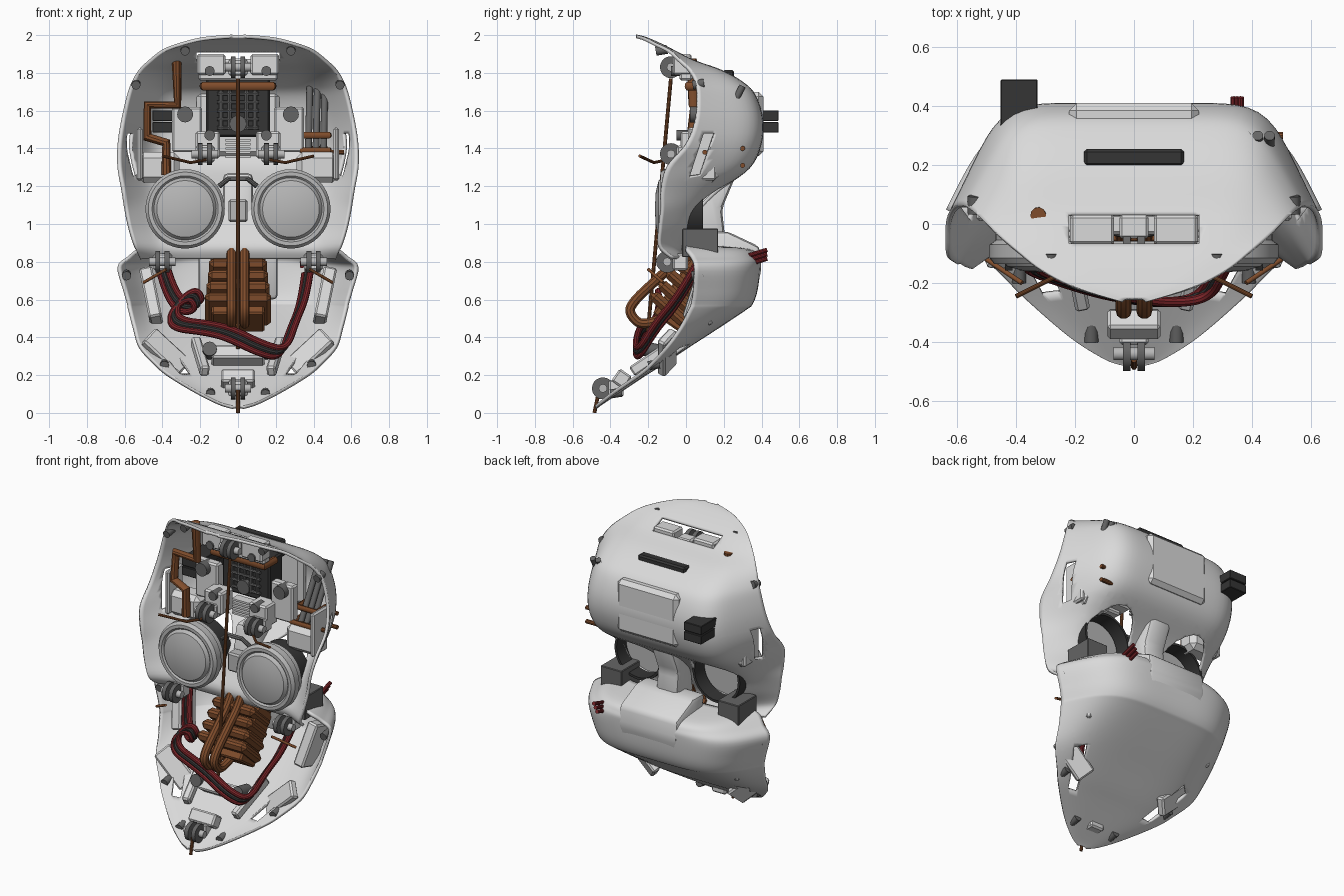
import bpy, bmesh, math
from mathutils import Vector

if "Cube" in bpy.data.objects:
    bpy.data.objects.remove(bpy.data.objects["Cube"])


def material(name, *rgb):
    m = bpy.data.materials.new(name)
    m.use_nodes = True
    m.diffuse_color = (*rgb, 1)
    m.node_tree.nodes["Principled BSDF"].inputs["Base Color"].default_value = (*rgb, 1)
    return m


WHITE = material("shell white", .7, .7, .7)
SILVER = material("light grey", .48, .48, .48)
GREY = material("mid grey", .13, .13, .13)
BLACK = material("black", .035, .035, .035)
COPPER = material("copper brown", .22, .075, .025)
RED = material("wire red", .2, .018, .022)


def finish(ob, name, mat):
    ob.name = name
    ob.data.materials.clear()
    ob.data.materials.append(mat)
    bpy.ops.object.select_all(action='DESELECT')
    ob.select_set(True)
    bpy.context.view_layer.objects.active = ob
    bpy.ops.object.shade_smooth_by_angle(angle=math.radians(35))
    return ob


def from_bmesh(name, bm, mat):
    me = bpy.data.meshes.new(name)
    bm.to_mesh(me)
    bm.free()
    ob = bpy.data.objects.new(name, me)
    bpy.context.collection.objects.link(ob)
    return finish(ob, name, mat)


def box(name, loc, size, mat, rot=(0, 0, 0), bevel=.01):
    bm = bmesh.new()
    bmesh.ops.create_cube(bm, size=1)
    bmesh.ops.scale(bm, vec=size, verts=bm.verts)
    if bevel:
        bmesh.ops.bevel(bm, geom=bm.edges[:], offset=bevel, segments=1, affect='EDGES')
    ob = from_bmesh(name, bm, mat)
    ob.location, ob.rotation_euler = loc, rot


def prism(name, profile, width, mat, bevel):
    """Side profile of (y, z) points extruded across x."""
    bm = bmesh.new()
    face = bm.faces.new([bm.verts.new((-width / 2, y, z)) for y, z in profile])
    ext = bmesh.ops.extrude_face_region(bm, geom=[face])["geom"]
    bmesh.ops.translate(bm, vec=(width, 0, 0),
                        verts=[v for v in ext if isinstance(v, bmesh.types.BMVert)])
    bmesh.ops.recalc_face_normals(bm, faces=bm.faces)
    bmesh.ops.bevel(bm, geom=bm.edges[:], offset=bevel, segments=2, profile=.5, affect='EDGES')
    from_bmesh(name, bm, mat)


def rod(name, a, b, radius, mat, sides=20):
    a, b = Vector(a), Vector(b)
    bm = bmesh.new()
    bmesh.ops.create_cone(bm, cap_ends=True, segments=sides, radius1=radius,
                          radius2=radius, depth=(b - a).length)
    ob = from_bmesh(name, bm, mat)
    ob.location = (a + b) / 2
    ob.rotation_euler = (b - a).to_track_quat('Z', 'Y').to_euler()


def tube(name, points, radius, mat, smooth=False):
    cu = bpy.data.curves.new(name, 'CURVE')
    cu.dimensions, cu.bevel_depth, cu.bevel_resolution = '3D', radius, 3
    cu.use_fill_caps = True
    sp = cu.splines.new('NURBS' if smooth else 'POLY')
    sp.points.add(len(points) - 1)
    for p, co in zip(sp.points, points):
        p.co = (*co, 1)
    if smooth:
        sp.use_endpoint_u, sp.order_u = True, 3
    ob = bpy.data.objects.new(name, cu)
    bpy.context.collection.objects.link(ob)
    bpy.ops.object.select_all(action='DESELECT')
    ob.select_set(True)
    bpy.context.view_layer.objects.active = ob
    bpy.ops.object.convert(target='MESH')
    finish(bpy.context.object, name, mat)


def lathe(name, loc, profile, mat):
    """Spin (radius, y) points around the y axis."""
    bm = bmesh.new()
    vs = [bm.verts.new((r, y, 0)) for r, y in profile]
    es = [bm.edges.new(p) for p in zip(vs, vs[1:])]
    bmesh.ops.spin(bm, geom=vs + es, axis=(0, 1, 0), cent=(0, 0, 0), angle=math.tau, steps=40)
    bmesh.ops.remove_doubles(bm, verts=bm.verts, dist=.0005)
    bmesh.ops.recalc_face_normals(bm, faces=bm.faces)
    from_bmesh(name, bm, mat).location = loc


def loft(rows, power, taper, steps=5, cols=56):
    """Open-fronted skin through rows of (height, half width, rim y, back y)."""
    rings = []
    rows = [rows[0]] + rows + [rows[-1]]
    for quad in zip(rows, rows[1:], rows[2:], rows[3:]):
        for t in [k / steps for k in range(steps)]:
            rings.append([q + t * (r - p) / 2 + t * t * (p - 2.5 * q + 2 * r - s / 2)
                          + t ** 3 * (1.5 * (q - r) + (s - p) / 2) for p, q, r, s in zip(*quad)])
    rings.append(rows[-1])
    bm = bmesh.new()
    grid = []
    for z, w, rim, back in rings:
        line = []
        for i in range(cols + 1):
            c, d = math.cos(math.pi * i / cols), math.sin(math.pi * i / cols)
            size = (abs(c) ** power + abs(d) ** power) ** (-1 / power)
            line.append(bm.verts.new((w * c * size * (1 - taper * d * size),
                                      rim + (back - rim) * d * size, z)))
        grid.append(line)
    for u, v in zip(grid, grid[1:]):
        for i in range(cols):
            bm.faces.new((u[i], u[i + 1], v[i + 1], v[i]))
    return bm


def punch(bm, outline, i, j, near):
    """Cut a clean convex hole, outlined on axes i and j, through nearby faces."""
    mid = sum((Vector(p) for p in outline), Vector((0, 0))) / len(outline)
    planes = []
    for p, q in zip(outline, outline[1:] + outline[:1]):
        co, no = Vector((0, 0, 0)), Vector((0, 0, 0))
        co[i], co[j] = p
        no[i], no[j] = q[1] - p[1], p[0] - q[0]
        if no[i] * (mid[0] - p[0]) + no[j] * (mid[1] - p[1]) > 0:
            no.negate()
        planes.append((co, no))
        fs = [f for f in bm.faces if near(f.calc_center_median())]
        geom = fs + list({e for f in fs for e in f.edges}) + list({v for f in fs for v in f.verts})
        bmesh.ops.bisect_plane(bm, geom=geom, plane_co=co, plane_no=no, dist=.0001)
    centres = [(f, f.calc_center_median()) for f in bm.faces]
    gone = [f for f, c in centres if near(c) and all((c - co).dot(no) < 0 for co, no in planes)]
    bmesh.ops.delete(bm, geom=gone, context='FACES')


def skin(name, bm):
    bmesh.ops.remove_doubles(bm, verts=bm.verts, dist=.0005)
    mod = from_bmesh(name, bm, WHITE).modifiers.new("thickness", 'SOLIDIFY')
    mod.thickness, mod.offset = .018, 0


# Upper shell: crown, brow and eye plate
upper = loft([(1.993, .04, -.265, -.255), (1.98, .19, -.22, -.21), (1.95, .31, -.16, -.14),
              (1.915, .4, -.09, -.07), (1.86, .47, -.03, .04), (1.81, .52, .02, .18),
              (1.75, .555, .05, .29), (1.68, .58, .06, .36), (1.55, .61, .05, .4),
              (1.42, .63, 0, .39), (1.3, .63, -.1, .33), (1.18, .61, -.13, .17),
              (1.08, .595, -.13, .07), (.98, .575, -.14, .02), (.88, .545, -.14, -.03),
              (.82, .52, -.07, -.01)], 8, .29)
punch(upper, [(-.22, -.07), (.22, -.07), (.22, .03), (-.22, .03)], 0, 1, lambda c: c.z > 1.8)
for s in (-1, 1):
    ring = [(s * .28 + .16 * math.cos(k * math.tau / 24), 1.08 + .16 * math.sin(k * math.tau / 24))
            for k in range(24)]
    punch(upper, ring, 0, 2, lambda c: .08 < c.x * s < .48 and .89 < c.z < 1.27)
    punch(upper, [(.015, 1.25), (.075, 1.26), (.15, 1.48), (.09, 1.48)], 1, 2,
          lambda c: c.x * s > .48 and 1.2 < c.z < 1.55)
skin("upper_shell", upper)

# Lower shell: cheeks and sloping floor
lower = loft([(.88, .48, .0, .1), (.86, .53, .0, .33), (.82, .58, .03, .38), (.77, .63, .045, .385),
              (.65, .6, .04, .37), (.58, .58, .03, .345), (.55, .575, .02, .31),
              (.45, .55, -.03, .16), (.35, .52, -.1, .005), (.26, .44, -.18, -.13),
              (.2, .37, -.25, -.225), (.11, .22, -.38, -.36), (.05, .1, -.455, -.45),
              (.03, .03, -.48, -.475)], 4.5, .27)
for s in (-1, 1):
    punch(lower, [(s * .25, .2), (s * .31, .2), (s * .43, .35), (s * .37, .37)], 0, 2,
          lambda c: c.x * s > .15 and .12 < c.z < .42)
skin("lower_shell", lower)
prism("muzzle", [(.1, .96), (.22, .96), (.39, .88), (.4, .76), (.36, .6), (.15, .6)],
      .42, WHITE, .025)
prism("nose_bridge", [(.02, .9), (.21, .9), (.19, 1.08), (.27, 1.27), (.08, 1.27)], .16, WHITE, .03)
box("brow_panel", (0, .37, 1.53), (.44, .08, .34), WHITE, bevel=.025)
box("crown_vent", (0, .225, 1.76), (.34, .06, .11), BLACK)


def pulley(name, x, y, z):
    for k in (-1, 1):
        rod(name + "_wheel", (x + k * .012, y, z), (x + k * .038, y, z), .058, GREY)
    rod(name + "_axle", (x - .07, y, z), (x + .07, y, z), .022, SILVER)
    box(name + "_mount", (x, y + .07, z), (.1, .08, .09), WHITE)


pulley("crown_pulley", 0, -.08, 1.83)
pulley("chin_pulley", 0, -.44, .13)
box("crown_bracket", (0, .0, 1.8), (.42, .07, .08), WHITE)
box("chin_bracket", (0, -.34, .18), (.18, .08, .08), WHITE, (-.6, 0, 0))
box("floor_bracket", (0, -.16, .3), (.28, .1, .08), WHITE, (-.6, 0, 0))

# Paired parts
for s in (-1, 1):
    lathe("eye_cap", (s * .28, 0, 1.08),
          [(0, -.165), (.09, -.16), (.15, -.145), (.165, -.125), (.175, -.135), (.195, -.135),
           (.21, -.115), (.21, -.07), (.19, -.055), (.19, -.02), (0, -.02)], SILVER)
    lathe("eye_socket_ring", (s * .28, .02, 1.08),
          [(.17, -.03), (.17, .07), (.155, .07), (.155, -.03), (.17, -.03)], BLACK)
    pulley("temple_pulley", s * .175, -.08, 1.37)
    pulley("cheek_pulley", s * .4, -.1, .8)
    box("crown_lug", (s * .142, -.02, 1.845), (.15, .1, .11), WHITE)
    box("slot_liner", (s * .52, .085, 1.37), (.03, .15, .28), WHITE)
    box("cheek_motor", (s * .42, .075, .9), (.15, .19, .15), GREY, bevel=.004)
    box("brow_plate", (s * .27, .09, 1.5), (.16, .06, .24), WHITE)
    box("brow_step", (s * .16, .03, 1.42), (.13, .12, .14), WHITE)
    box("temple_ledge", (s * .42, .1, 1.3), (.22, .14, .16), WHITE, bevel=.03)
    box("jaw_panel", (s * .46, .1, .62), (.07, .16, .28), WHITE, (-.3, s * .2, 0))
    box("jaw_block", (s * .38, -.1, .32), (.26, .05, .12), WHITE, (-.6, -s * .75, 0))
    box("jaw_rail", (s * .2, -.16, .3), (.05, .3, .06), WHITE, (.58, 0, -s * .2))
    rod("brow_bolt", (s * .28, .02, 1.58), (s * .28, .1, 1.58), .042, GREY)
    rod("step_bolt", (s * .15, -.05, 1.47), (s * .15, .03, 1.47), .028, GREY)
    rod("crown_screw", (s * .15, -.08, 1.81), (s * .15, -.03, 1.81), .026, GREY)
    rod("floor_bolt", (s * .15, -.22, .34), (s * .15, -.12, .32), .038, GREY)
    for x, y, z in [(.28, -.13, 1.92), (.54, .065, 1.74), (.59, .06, .73),
                    (.39, -.17, .255), (.145, -.37, .105)]:
        rod("rim_bolt", (s * x, y - .03, z - .005), (s * x, y + .03, z + .005), .024, GREY, 12)
    tube("temple_linkage", [(s * .4, -.245, 1.36), (s * .25, -.17, 1.325), (s * .17, -.1, 1.34)],
         .008, COPPER)
    rod("cheek_linkage", (s * .5, -.12, .69), (s * .38, -.2, .76), .008, COPPER)
    # Twin pipes looping over the coil
    tube("coil_pipe", [(s * .035, y, z) for y, z in [(.02, .93), (-.03, .82), (-.15, .71),
                       (-.29, .58), (-.3, .52), (-.22, .45), (-.08, .52)]], .027, COPPER, True)

# Ribbed coil stack
for k in range(5):
    box("coil_rib", (0, -.09 + k * .04, .55 + k * .06), (.35 - k * .015, .24, .06), COPPER,
        (-.72, 0, 0), .022)
box("coil_core", (0, .01, .64), (.28, .18, .4), COPPER, (-.6, 0, 0))
rod("centre_rod", (0, -.08, 1.77), (0, -.21, .34), .01, COPPER, 10)
rod("chin_rod", (0, -.46, .12), (0, -.485, 0), .01, COPPER, 10)
tube("nose_arch", [(-.1, -.02, 1.2), (-.05, -.03, 1.24), (.05, -.03, 1.24), (.1, -.02, 1.2)],
     .014, GREY)
box("nose_clamp", (0, 0, 1.07), (.1, .08, .12), SILVER)

# Fan unit with grille
box("fan_case", (0, .15, 1.6), (.34, .14, .28), BLACK)
for k in range(-2, 3):
    rod("grille_bar", (k * .045, .07, 1.5), (k * .045, .07, 1.71), .01, GREY, 8)
    rod("grille_bar", (-.11, .07, 1.6 + k * .045), (.11, .07, 1.6 + k * .045), .01, GREY, 8)
    box("step_louvre", (0, .06, 1.4 + k * .022), (.13, .06, .012), WHITE, bevel=0)
rod("fan_hub", (0, .05, 1.53), (0, .1, 1.53), .045, GREY)
tube("fan_pipe", [(-.18, .12, 1.73), (-.18, .01, 1.73), (.18, .01, 1.73), (.18, .12, 1.73)],
     .024, COPPER)

# Right side: bent pipe and battery pack
tube("bent_pipe", [(-.325, .03, 1.875), (-.32, .04, 1.63), (-.48, .05, 1.63), (-.48, .03, 1.46),
                   (-.38, .01, 1.43), (-.38, .01, 1.26)], .027, COPPER)
for z in (1.512, 1.574):
    box("battery_pack", (-.39, .28, z), (.125, .42, .056), BLACK, bevel=.003)

# Left side: cable bundle and clamps
for x in (.37, .41, .45):
    rod("temple_tube", (x, .05, 1.26), (x + .01, .3, 1.73), .018, GREY)
for z, y in ((1.47, .12), (1.39, .07)):
    tube("tube_clamp", [(.34, y + .1, z), (.34, y, z), (.48, y, z), (.48, y + .1, z)], .017, COPPER)
for x, y, z in ((.56, .1, 1.38), (.505, .3, 1.4), (.505, .3, 1.31)):
    rod("clamp_pin", (.38, y, z), (x, y, z), .013, COPPER, 10)

# Red and black wiring harness hung across the jaw
path = [(-.4, .06, .78), (-.36, -.02, .63), (-.28, -.1, .55), (-.2, -.14, .57), (-.24, -.15, .64),
        (-.34, -.14, .56), (-.34, -.16, .47), (-.16, -.22, .45), (-.04, -.25, .42), (.12, -.27, .34),
        (.24, -.25, .31), (.29, -.16, .46), (.35, -.04, .6), (.37, .05, .76)]
for mat, off in ((RED, -.023), (BLACK, 0), (RED, .023)):
    tube("harness_wire", [(x + off * .8, y, z + off) for x, y, z in path], .017, mat, True)
    rod("wire_end", (.35 + off * .5, .3, .8 + off), (.35 + off * .5, .43, .84 + off), .012, RED, 10)
